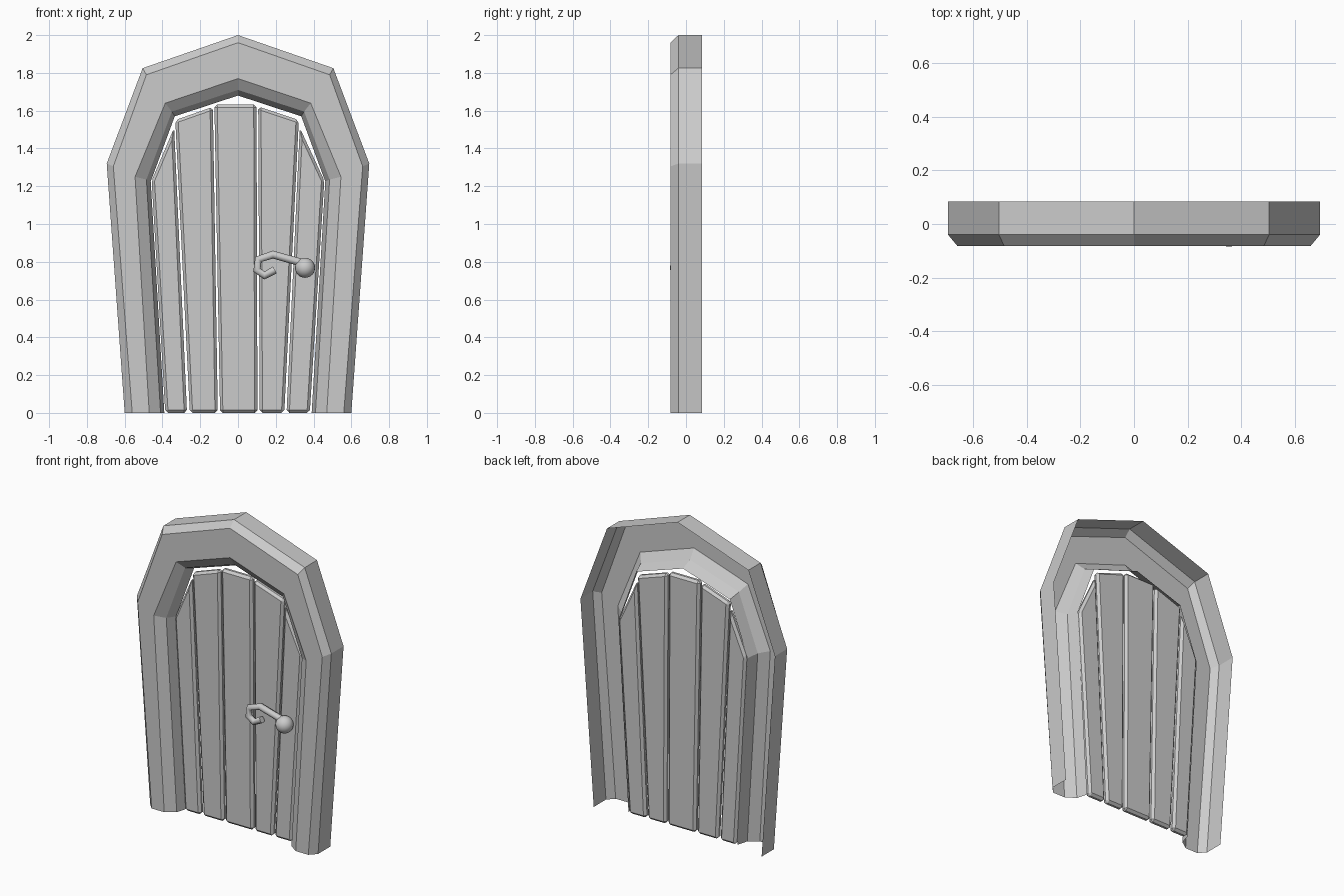
import bpy, bmesh

if "Cube" in bpy.data.objects:
    bpy.data.objects.remove(bpy.data.objects["Cube"])


def add_object(name, bm):
    mesh = bpy.data.meshes.new(name)
    bm.to_mesh(mesh)
    bm.free()
    ob = bpy.data.objects.new(name, mesh)
    bpy.context.collection.objects.link(ob)
    return ob


# Door surround: open-backed shell lofted through arch outlines
# each ring: depth y, then right half of the arch from foot to apex
RINGS = [
    (0.085, [(0.60, 0), (0.695, 1.32), (0.505, 1.825), (0, 2.0)]),
    (-0.04, [(0.60, 0), (0.695, 1.32), (0.505, 1.825), (0, 2.0)]),
    (-0.082, [(0.56, 0), (0.66, 1.305), (0.485, 1.79), (0, 1.96)]),
    (-0.082, [(0.47, 0), (0.545, 1.25), (0.385, 1.64), (0, 1.77)]),
    (-0.04, [(0.41, 0), (0.485, 1.235), (0.35, 1.595), (0, 1.71)]),
    (0.03, [(0.39, 0), (0.462, 1.225), (0.335, 1.57), (0, 1.68)]),
]
bm = bmesh.new()
loops = []
for y, half in RINGS:
    arch = half + [(-x, z) for x, z in reversed(half[:-1])]
    loops.append([bm.verts.new((x, y, z)) for x, z in arch])
for a, b in zip(loops, loops[1:]):
    for i in range(len(a) - 1):
        bm.faces.new((a[i], a[i + 1], b[i + 1], b[i]))
bmesh.ops.recalc_face_normals(bm, faces=bm.faces)
frame = add_object("door_frame", bm)
# make sure the front faces look towards -y
if any(p.normal.y > 0.9 for p in frame.data.polygons):
    frame.data.flip_normals()


# Planks: extruded outlines with all edges chamfered
def plank(name, outline, front=0.0, back=0.045, chamfer=0.015):
    bm = bmesh.new()
    face = bm.faces.new([bm.verts.new((x, front, z)) for x, z in outline])
    ext = bmesh.ops.extrude_face_region(bm, geom=[face], use_keep_orig=True)
    for v in ext["geom"]:
        if isinstance(v, bmesh.types.BMVert):
            v.co.y = back
    bmesh.ops.recalc_face_normals(bm, faces=bm.faces)
    bmesh.ops.bevel(bm, geom=list(bm.edges), offset=chamfer, segments=1,
                    affect='EDGES', profile=0.5)
    return add_object(name, bm)


PLANKS = [
    [(-0.385, 0), (-0.27, 0), (-0.338, 1.51), (-0.457, 1.23)],
    [(-0.255, 0), (-0.107, 0), (-0.133, 1.62), (-0.332, 1.55)],
    [(-0.095, 0), (0.103, 0), (0.098, 1.632), (-0.125, 1.632)],
    [(0.115, 0), (0.245, 0), (0.322, 1.55), (0.107, 1.622)],
    [(0.257, 0), (0.38, 0), (0.457, 1.23), (0.327, 1.51)],
]
for i, outline in enumerate(PLANKS):
    plank(f"plank_{i + 1}", outline)

# Handle: hooked bar
PATH = [(0.355, 0.79), (0.185, 0.838), (0.108, 0.813), (0.10, 0.757),
        (0.14, 0.727), (0.195, 0.757)]
curve = bpy.data.curves.new("handle_bar", 'CURVE')
curve.dimensions = '3D'
curve.bevel_depth = 0.021
curve.bevel_resolution = 2
curve.use_fill_caps = True
spline = curve.splines.new('POLY')
spline.points.add(len(PATH) - 1)
for p, (x, z) in zip(spline.points, PATH):
    p.co = (x, -0.033, z, 1)
spline.use_smooth = True
bar = bpy.data.objects.new("handle_bar", curve)
bpy.context.collection.objects.link(bar)

# Handle knob
bpy.ops.mesh.primitive_uv_sphere_add(segments=20, ring_count=12, radius=0.053,
                                     location=(0.355, -0.032, 0.768))
bpy.context.object.name = "handle_knob"
bpy.ops.object.shade_smooth()
